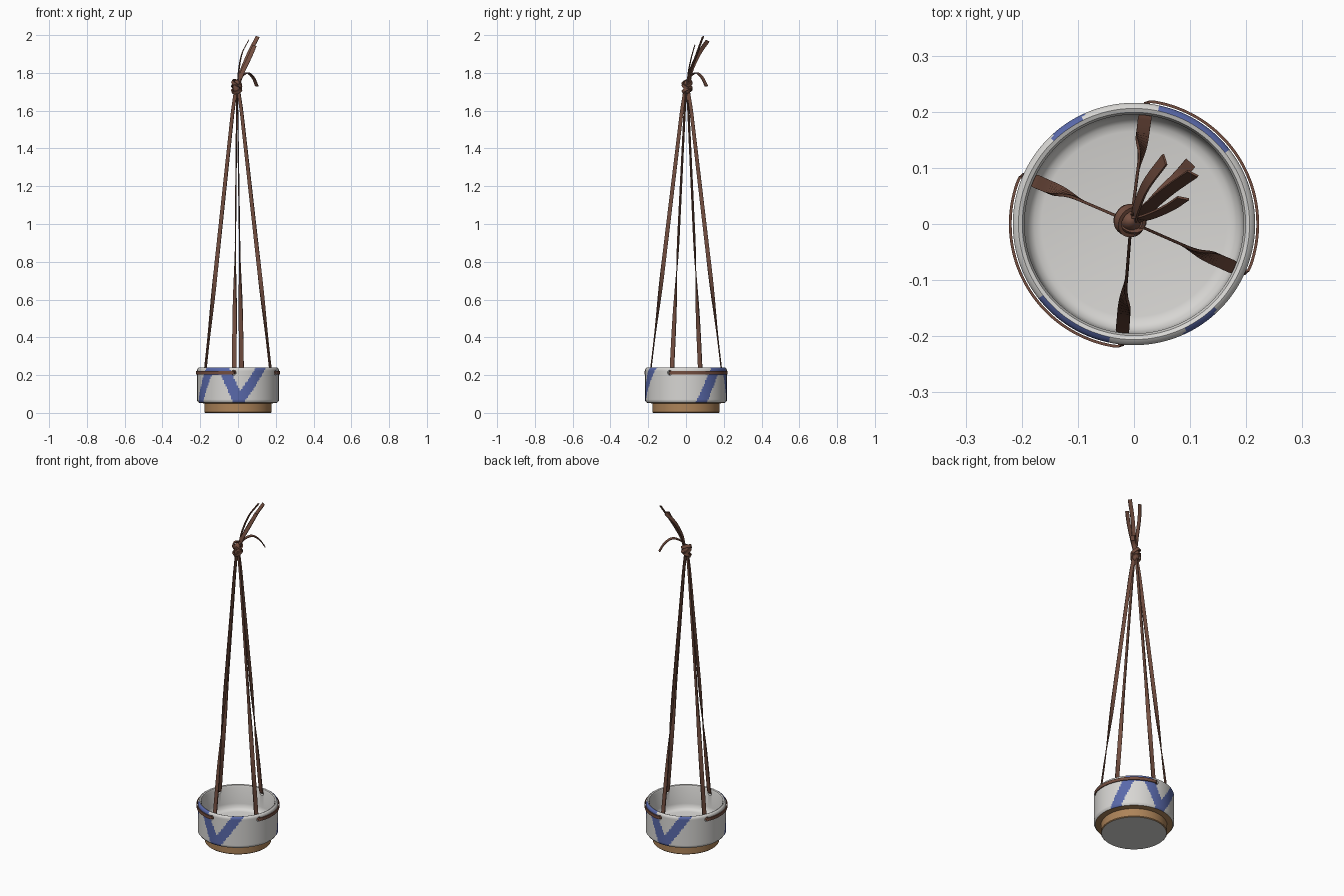
import bpy, bmesh, math
from mathutils import Vector, Matrix

if "Cube" in bpy.data.objects:
    bpy.data.objects.remove(bpy.data.objects["Cube"])


def material(name, rgb):
    m = bpy.data.materials.new(name)
    m.use_nodes = True
    m.diffuse_color = (*rgb, 1)
    m.node_tree.nodes["Principled BSDF"].inputs["Base Color"].default_value = (*rgb, 1)
    return m


GLAZE = material("white glaze", (0.68, 0.67, 0.65))
CLAY = material("tan clay", (0.42, 0.23, 0.10))
BLUE = material("blue paint", (0.10, 0.14, 0.40))
LEATHER = material("brown leather", (0.17, 0.075, 0.05))


def finish(bm, name, mats, angle=40):
    mesh = bpy.data.meshes.new(name)
    bmesh.ops.recalc_face_normals(bm, faces=bm.faces)
    bm.to_mesh(mesh)
    bm.free()
    ob = bpy.data.objects.new(name, mesh)
    bpy.context.collection.objects.link(ob)
    for m in mats:
        mesh.materials.append(m)
    return ob


def shade(ob, angle=40):
    bpy.ops.object.select_all(action="DESELECT")
    ob.select_set(True)
    bpy.context.view_layer.objects.active = ob
    bpy.ops.object.shade_smooth_by_angle(angle=math.radians(angle))


def polar(deg, r, z):
    a = math.radians(deg)
    return Vector((r * math.cos(a), r * math.sin(a), z))


# Zigzag paint rule, repeated on both halves of the pot
def painted(p):
    a = math.degrees(math.atan2(p.y, p.x)) % 180
    t = (p.z - 0.06) / 0.175
    strokes = (23 + 23 * t, 91 - 21 * t, 91 + 33 * t)
    return any(abs(a - s) < 8.5 for s in strokes) or (38 < a < 78 and t > 0.82)


# Pot: lathed profile from the underside, up the wall, into the bowl
wall = [(0.216, 0.064 + 0.164 * i / 24) for i in range(25)]
profile = [(0, 0), (0.174, 0), (0.178, 0.004), (0.178, 0.05), (0.208, 0.054), *wall,
           (0.213, 0.236), (0.206, 0.24), (0.199, 0.237), (0.195, 0.228), (0.194, 0.13),
           (0.189, 0.108), (0.178, 0.098), (0.165, 0.095), (0, 0.095)]
bm = bmesh.new()
vs = [bm.verts.new((r, 0, z)) for r, z in profile]
es = [bm.edges.new(pair) for pair in zip(vs, vs[1:])]
bmesh.ops.spin(bm, geom=vs + es, cent=(0, 0, 0), axis=(0, 0, 1),
               angle=2 * math.pi, steps=180, use_merge=False)
bmesh.ops.remove_doubles(bm, verts=bm.verts, dist=0.0001)
for f in bm.faces:
    c = f.calc_center_median()
    if 0.001 < c.z < 0.056:
        f.material_index = 1
    elif c.xy.length > 0.209 and c.z > 0.056 and painted(c):
        f.material_index = 2
pot = finish(bm, "pot", (GLAZE, CLAY, BLUE))

# Strap holes through the wall
HOLES = (156.5, 264)
bm = bmesh.new()
for deg in [h + k for h in HOLES for k in (0, 180)]:
    turn = Matrix.Rotation(math.radians(deg), 4, "Z") @ Matrix.Rotation(math.pi / 2, 4, "Y")
    bmesh.ops.create_cone(bm, cap_ends=True, segments=20, radius1=0.013, radius2=0.013, depth=0.07,
                          matrix=Matrix.Translation(polar(deg, 0.205, 0.213)) @ turn)
cutter = finish(bm, "hole_cutter", (GLAZE,))
cutter.hide_render = True
cut = pot.modifiers.new("holes", "BOOLEAN")
cut.operation, cut.solver, cut.object = "DIFFERENCE", "EXACT", cutter
bpy.context.view_layer.objects.active = pot
bpy.ops.object.modifier_apply(modifier="holes")
bpy.data.objects.remove(cutter)
shade(pot)


# Flat ribbon swept along points; each key is (point, width direction, width)
def ribbon(name, keys, thick=0.005, closed=False):
    bm = bmesh.new()
    rings, n = [], len(keys)
    for i, (p, side, w) in enumerate(keys):
        a = keys[(i - 1) % n if closed else max(i - 1, 0)][0]
        b = keys[(i + 1) % n if closed else min(i + 1, n - 1)][0]
        t = (b - a).normalized()
        s = (side - t * side.dot(t)).normalized()
        up = t.cross(s)
        rings.append([bm.verts.new(p + s * (w / 2 * u) + up * (thick / 2 * v))
                      for u, v in ((-1, -1), (1, -1), (1, 1), (-1, 1))])
    pairs = list(zip(rings, rings[1:])) + ([(rings[-1], rings[0])] if closed else [])
    for r, q in pairs:
        for j in range(4):
            bm.faces.new((r[j], r[(j + 1) % 4], q[(j + 1) % 4], q[j]))
    if not closed:
        bm.faces.new(rings[0])
        bm.faces.new(rings[-1])
    shade(finish(bm, name, (LEATHER,)))


def smooth_path(pts, steps=8):
    pts = [Vector(p) for p in pts]
    pts = [2 * pts[0] - pts[1], *pts, 2 * pts[-1] - pts[-2]]
    out = []
    for a, b, c, d in zip(pts, pts[1:], pts[2:], pts[3:]):
        for k in range(steps):
            t = k / steps
            out.append(0.5 * (2 * b + (c - a) * t + (2 * a - 5 * b + 4 * c - d) * t * t
                              + (3 * b - a - 3 * c + d) * t ** 3))
    return out + [pts[-2]]


# Hanging run: knot height down to the hole, turning a quarter twist on the way
def hanging_run(deg):
    radial, tangent = polar(deg, 1, 0), polar(deg + 90, 1, 0)
    keys = []
    for i in range(41):
        z = 1.72 - 1.49 * i / 40
        r = 0.188 - 0.163 * (z - 0.23) / 1.37 if z < 1.6 else 0.025 - 0.16 * (z - 1.6)
        f = min(max((z - 0.35) / 0.6, 0), 1)
        a = math.pi / 2 * f * f * (3 - 2 * f)
        keys.append((polar(deg, r, z) + Vector((-0.005, 0.003, 0)) * (z / 1.72),
                     tangent * math.cos(a) + radial * math.sin(a), 0.025 - 0.004 * z))
    return keys


# Each strap hangs, passes a hole, wraps the wall, passes the next hole and rises
def hole_pass(deg, turn):
    tangent, up = polar(deg + 90, 1, 0), Vector((0, 0, 1))
    return [(polar(deg, 0.193, 0.217), tangent, 0.022),
            (polar(deg, 0.205, 0.213), tangent + up * turn, 0.02),
            (polar(deg, 0.216, 0.213), tangent * 0.3 + up * turn, 0.018),
            (polar(deg + 1.5 * turn, 0.22, 0.213), up * turn, 0.018)]


for name, off in (("right_strap", 0), ("left_strap", 180)):
    first, last = HOLES[0] + off, HOLES[1] + off
    span = last - first - 8
    arc = [(polar(first + 4 + span * i / 40, 0.2205, 0.213), Vector((0, 0, 1)), 0.018)
           for i in range(41)]
    back = [(p, s if i < 3 else -s, w) for i, (p, s, w) in enumerate(hole_pass(last, -1))]
    back = [(p, Vector((-s.x, -s.y, abs(s.z))), w) for p, s, w in back]
    rise = [(p, -s, w) for p, s, w in hanging_run(last)]
    ribbon(name, hanging_run(first) + hole_pass(first, 1) + arc + back[::-1] + rise[::-1])

# Knot: rounded core wrapped by tilted loops
CENTRE = Vector((-0.007, 0.006, 1.725))
bm = bmesh.new()
bmesh.ops.create_uvsphere(bm, u_segments=16, v_segments=10, radius=0.021,
                          matrix=Matrix.Translation(CENTRE) @ Matrix.Diagonal((1, 1, 1.8, 1)))
shade(finish(bm, "knot_core", (LEATHER,)))
for i, (lift, tx, ty) in enumerate(((-0.017, 0.45, -0.3), (0.003, -0.5, 0.35), (0.02, 0.4, 0.5))):
    tilt = Matrix.Rotation(tx, 3, "X") @ Matrix.Rotation(ty, 3, "Y")
    loop = [(CENTRE + Vector((0, 0, lift)) + tilt @ polar(k * 15, 0.025, 0),
             tilt @ Vector((0, 0, 1)), 0.017) for k in range(24)]
    ribbon(f"knot_loop_{i + 1}", loop, 0.007, True)

# Loose strap ends above the knot
TAILS = {
    "long_tail": ([(0, 0.01, 1.74), (0.02, 0.025, 1.81), (0.062, 0.06, 1.91), (0.105, 0.09, 1.992)],
                  (1, -0.5, -0.3)),
    "back_tail": ([(0, 0.01, 1.74), (0.005, 0.03, 1.82), (0.022, 0.07, 1.905), (0.055, 0.115, 1.97)],
                  (-0.3, 1, -0.5)),
    "side_tail": ([(0, 0.01, 1.74), (0.022, 0.012, 1.8), (0.06, 0.028, 1.88), (0.088, 0.046, 1.945)],
                  (1, -0.2, -0.4)),
    "curled_tail": ([(0, 0.01, 1.74), (0.018, 0.02, 1.78), (0.05, 0.055, 1.8), (0.08, 0.085, 1.775),
                     (0.1, 0.108, 1.73)], (-0.7, 0.7, 0)),
}
for name, (pts, side) in TAILS.items():
    ribbon(name, [(p, Vector(side), 0.022) for p in smooth_path(pts)], 0.004)
